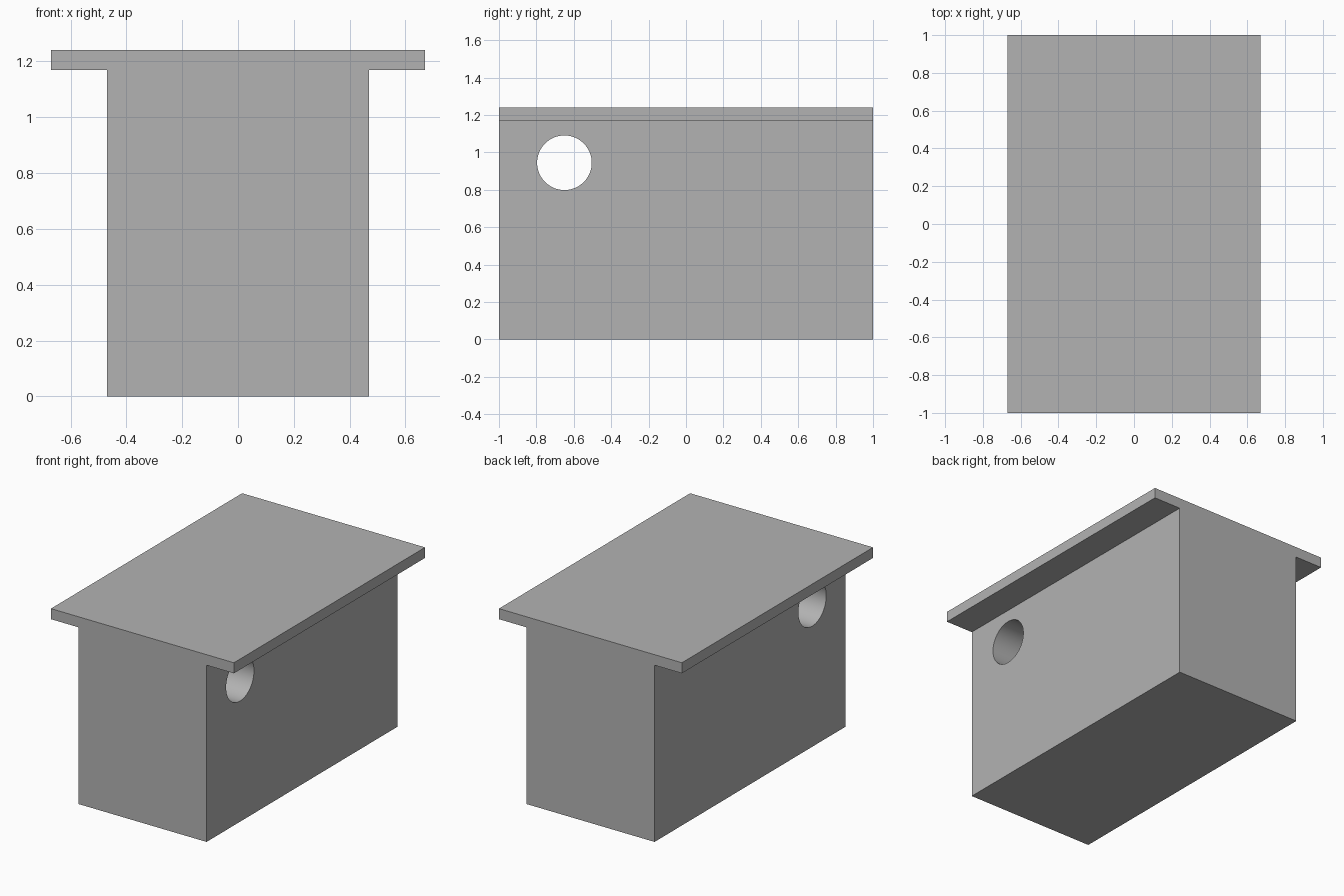
import bpy
import bmesh
from math import radians
from mathutils import Matrix

cube = bpy.data.objects.get("Cube")
if cube:
    bpy.data.objects.remove(cube, do_unlink=True)

BODY_X, TOP_X, HALF_Y = 0.47, 0.67, 1.0
TOP_Z, HEIGHT = 1.17, 1.24
HOLE_Y, HOLE_Z, HOLE_R = -0.65, 0.945, 0.146

grey = bpy.data.materials.new("light grey")
grey.use_nodes = True
colour = (0.45, 0.45, 0.45, 1)
grey.diffuse_color = colour
grey.node_tree.nodes["Principled BSDF"].inputs["Base Color"].default_value = colour


def add_object(name, bm):
    bmesh.ops.recalc_face_normals(bm, faces=bm.faces)
    mesh = bpy.data.meshes.new(name)
    bm.to_mesh(mesh)
    bm.free()
    mesh.materials.append(grey)
    obj = bpy.data.objects.new(name, mesh)
    bpy.context.collection.objects.link(obj)
    return obj


# T-shaped block: mirrored half profile extruded from front to back
half = [(BODY_X, 0), (BODY_X, TOP_Z), (TOP_X, TOP_Z), (TOP_X, HEIGHT)]
profile = half + [(-x, z) for x, z in reversed(half)]
bm = bmesh.new()
face = bm.faces.new([bm.verts.new((x, -HALF_Y, z)) for x, z in profile])
extruded = bmesh.ops.extrude_face_region(bm, geom=[face])["geom"]
bmesh.ops.translate(bm, vec=(0, 2 * HALF_Y, 0),
                    verts=[v for v in extruded if isinstance(v, bmesh.types.BMVert)])
block = add_object("flanged_block", bm)

# Round hole through both sides, near the front
bm = bmesh.new()
bmesh.ops.create_cone(
    bm, cap_ends=True, segments=64, radius1=HOLE_R, radius2=HOLE_R, depth=2,
    matrix=Matrix.Translation((0, HOLE_Y, HOLE_Z)) @ Matrix.Rotation(radians(90), 4, "Y"))
cutter = add_object("hole_cutter", bm)

bpy.context.view_layer.objects.active = block
block.select_set(True)
cut = block.modifiers.new("side_hole", "BOOLEAN")
cut.operation = "DIFFERENCE"
cut.solver = "EXACT"
cut.object = cutter
bpy.ops.object.modifier_apply(modifier=cut.name)
bpy.data.objects.remove(cutter, do_unlink=True)

# Smooth hole wall, crisp block edges
bpy.ops.object.select_all(action="DESELECT")
block.select_set(True)
bpy.ops.object.shade_smooth_by_angle(angle=radians(30))
